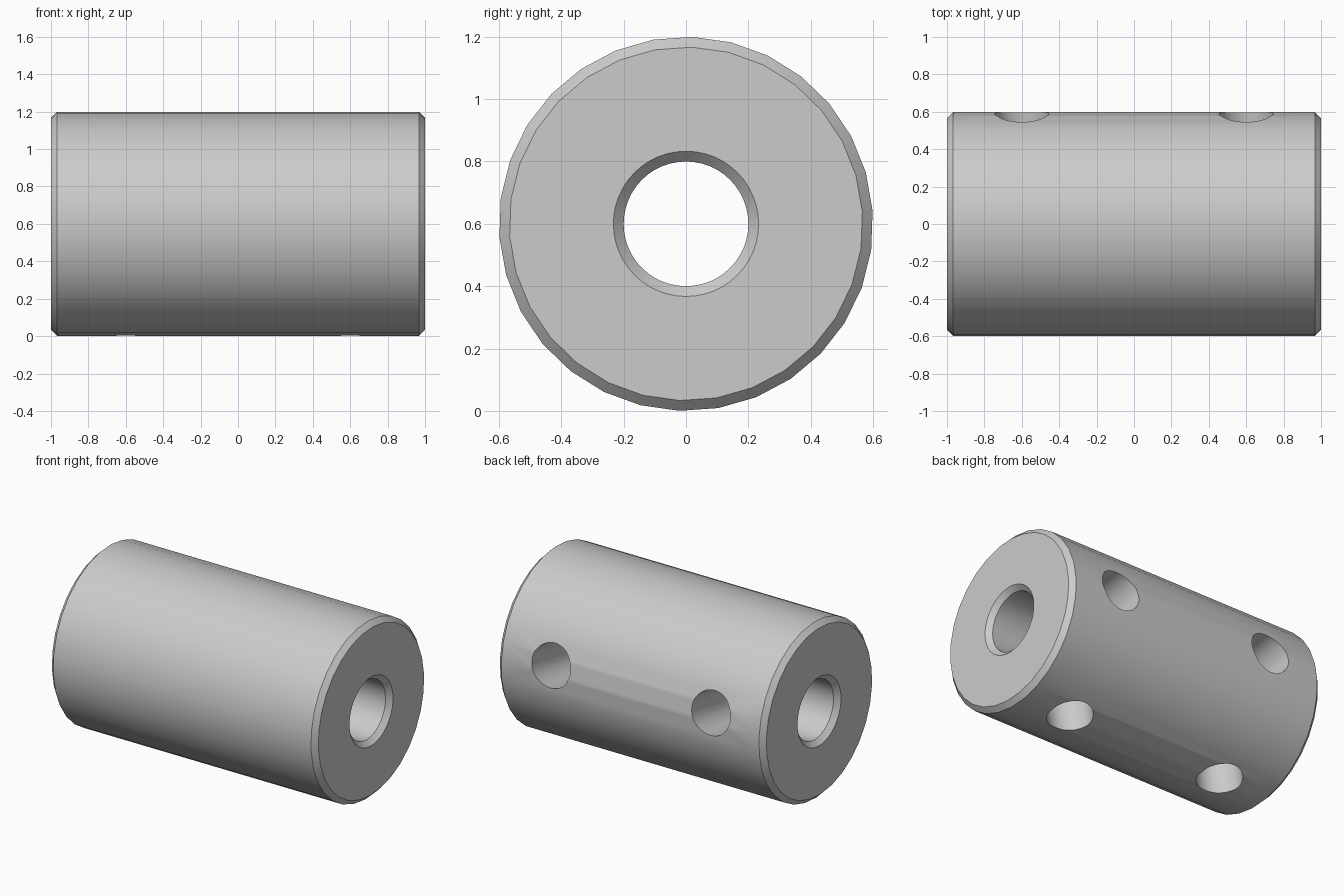
import bpy
import bmesh
from math import cos, sin, radians
from mathutils import Matrix, Vector

default = bpy.data.objects.get("Cube")
if default:
    bpy.data.objects.remove(default, do_unlink=True)

RADIUS, BORE, CHAMFER = 0.6, 0.2, 0.033
HOLE_RADIUS, HOLE_X = 0.145, 0.6
AXIS = Vector((0, 0, RADIUS))

steel = bpy.data.materials.new("plain grey steel")
steel.use_nodes = True
steel.diffuse_color = (0.6, 0.6, 0.6, 1)
steel.node_tree.nodes["Principled BSDF"].inputs["Base Color"].default_value = (0.6, 0.6, 0.6, 1)


def lathe(name, profile, sides, phase=0.0):
    """Closed solid turned about the x axis from (x, radius) points."""
    bm = bmesh.new()
    rings = []
    for x, r in profile:
        angles = [radians(phase + 360 * i / sides) for i in range(sides)]
        rings.append([bm.verts.new((x, r * cos(a), r * sin(a))) for a in angles])
    for a, b in zip(rings, rings[1:]):
        for i in range(sides):
            j = (i + 1) % sides
            bm.faces.new((a[i], a[j], b[j], b[i]))
    bm.faces.new(rings[0])
    bm.faces.new(rings[-1])
    bmesh.ops.recalc_face_normals(bm, faces=bm.faces)
    mesh = bpy.data.meshes.new(name)
    bm.to_mesh(mesh)
    bm.free()
    mesh.materials.append(steel)
    obj = bpy.data.objects.new(name, mesh)
    bpy.context.collection.objects.link(obj)
    obj.location = AXIS
    return obj


def cut(target, cutter):
    """Subtract the cutter, then discard it."""
    cutter.hide_render = True
    mod = target.modifiers.new("cut", "BOOLEAN")
    mod.operation = "DIFFERENCE"
    mod.solver = "EXACT"
    mod.object = cutter
    bpy.context.view_layer.objects.active = target
    bpy.ops.object.modifier_apply(modifier=mod.name)
    bpy.data.objects.remove(cutter, do_unlink=True)


# Sleeve body with chamfered ends
inner = 1 - CHAMFER
body = lathe("coupling_sleeve", [(-1, RADIUS - CHAMFER), (-inner, RADIUS),
                                 (inner, RADIUS), (1, RADIUS - CHAMFER)], 30, 4)

# Shaft bore, flared at both mouths
flare = BORE + CHAMFER + 0.1
cut(body, lathe("bore_cutter", [(-1.1, flare), (-inner, BORE),
                                (inner, BORE), (1.1, flare)], 48))

# Two pairs of radial screw holes, a quarter turn apart
for angle in (10, -80):
    a = radians(angle)
    direction = Vector((0, cos(a), sin(a)))
    for x in (-HOLE_X, HOLE_X):
        drill = lathe("hole_cutter", [(0, HOLE_RADIUS), (0.8, HOLE_RADIUS)], 40)
        turn = Vector((1, 0, 0)).rotation_difference(direction).to_matrix().to_4x4()
        drill.data.transform(Matrix.Translation((x, 0, 0)) @ turn)
        cut(body, drill)

# Smooth curved walls, crisp rims
bpy.ops.object.select_all(action="DESELECT")
body.select_set(True)
bpy.context.view_layer.objects.active = body
bpy.ops.object.shade_smooth_by_angle(angle=radians(30))
